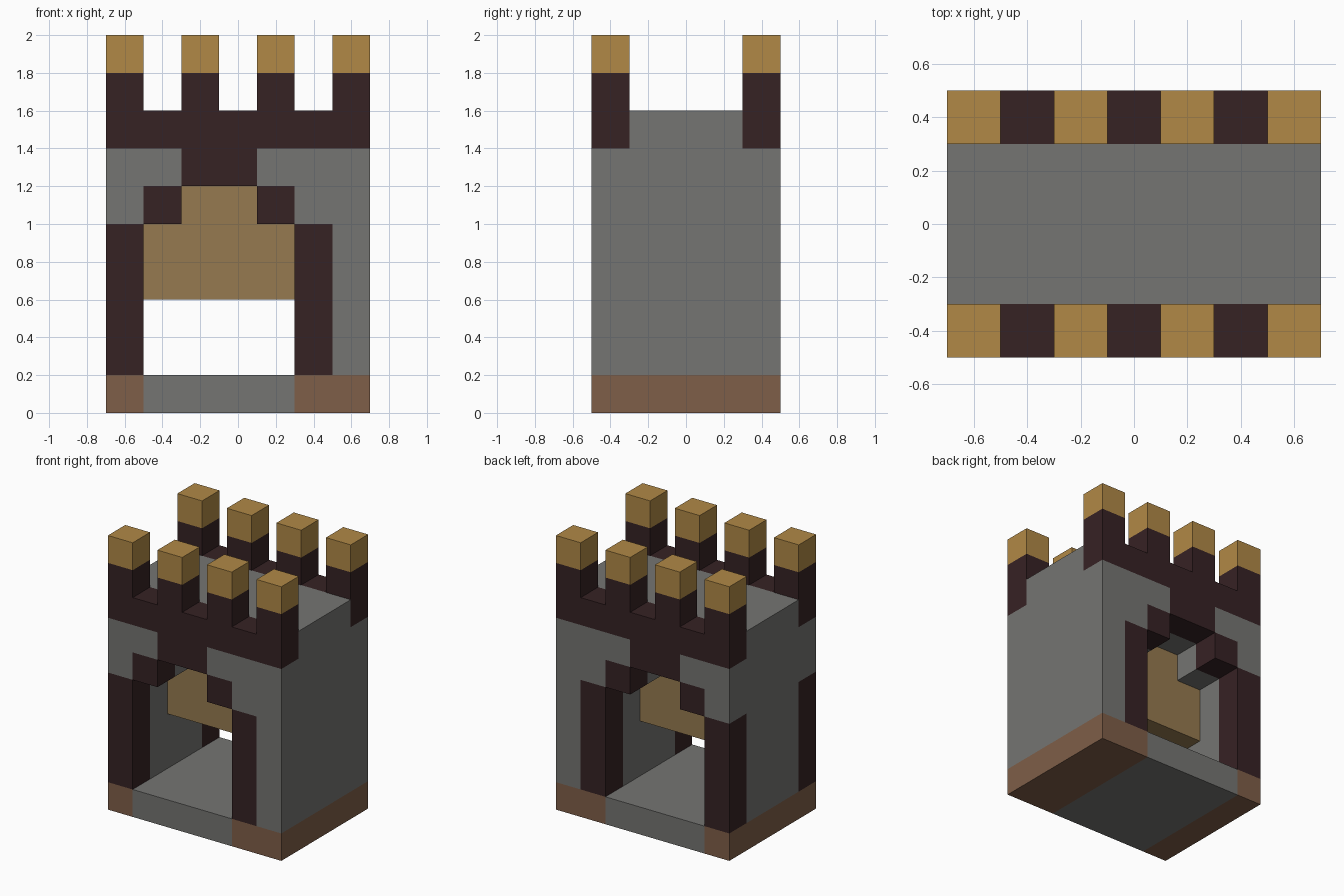
import bpy
import bmesh
from mathutils import Matrix, Vector

cube = bpy.data.objects.get("Cube")
if cube:
    bpy.data.objects.remove(cube, do_unlink=True)

U = 0.2                      # one block
WIDTH, DEPTH = 7, 5          # footprint in blocks


def material(name, rgb):
    """Flat material from 0-255 display values, converted to linear."""
    def linear(c):
        c /= 255
        return c / 12.92 if c < 0.04045 else ((c + 0.055) / 1.055) ** 2.4
    col = [linear(c) for c in rgb] + [1.0]
    mat = bpy.data.materials.new(name)
    mat.use_nodes = True
    mat.diffuse_color = col
    bsdf = next(n for n in mat.node_tree.nodes if n.type == "BSDF_PRINCIPLED")
    bsdf.inputs["Base Color"].default_value = col
    return mat


stone = material("grey stone", (117, 117, 114))
timber = material("dark timber", (54, 34, 36))
gold = material("gold cap", (177, 137, 70))
wood = material("gate wood", (150, 122, 80))
clay = material("brown clay", (127, 94, 72))


def place(x, y, z):
    """Block coordinates, counted from the front left bottom corner."""
    return Vector(((x - WIDTH / 2) * U, (y - DEPTH / 2) * U, z * U))


def finish(name, bm, mat, mirror=False):
    bmesh.ops.recalc_face_normals(bm, faces=bm.faces)
    mesh = bpy.data.meshes.new(name)
    bm.to_mesh(mesh)
    bm.free()
    mesh.materials.append(mat)
    obj = bpy.data.objects.new(name, mesh)
    bpy.context.collection.objects.link(obj)
    if mirror:
        mod = obj.modifiers.new("front and back", "MIRROR")
        mod.use_axis = (False, True, False)
        mod.use_clip = False
        mod.use_mirror_merge = False
    return obj


def boxes(name, mat, spans, y0, y1, mirror=False):
    """Boxes given as (x0, x1, z0, z1) spans, all sharing one depth range."""
    bm = bmesh.new()
    for x0, x1, z0, z1 in spans:
        lo, hi = place(x0, y0, z0), place(x1, y1, z1)
        size = hi - lo
        bmesh.ops.create_cube(bm, size=1, matrix=Matrix.Translation((lo + hi) / 2)
                              @ Matrix.Diagonal((*size, 1)))
    return finish(name, bm, mat, mirror)


def extrusion(name, mat, outline, y0, y1):
    """An x-z outline pushed along y."""
    bm = bmesh.new()
    face = bm.faces.new([bm.verts.new(place(x, y0, z)) for x, z in outline])
    out = bmesh.ops.extrude_face_region(bm, geom=[face])
    moved = [v for v in out["geom"] if isinstance(v, bmesh.types.BMVert)]
    bmesh.ops.translate(bm, verts=moved, vec=(0, (y1 - y0) * U, 0))
    return finish(name, bm, mat)


# Base: brown footings either side of the stone passage floor
boxes("footings", clay, [(0, 1, 0, 1), (5, 7, 0, 1)], 0, DEPTH)
boxes("passage_floor", stone, [(1, 5, 0, 1)], 0, DEPTH)

# Middle of the gatehouse, with the stepped tunnel running through
extrusion("stone_core", stone,
          [(0, 1), (1, 1), (1, 5), (2, 5), (2, 6), (4, 6), (4, 5), (5, 5),
           (5, 1), (7, 1), (7, 8), (0, 8)], 1, DEPTH - 1)

# Facades, one block deep, repeated on the back
boxes("facade_stone", stone,
      [(0, 1, 5, 7), (1, 2, 6, 7), (4, 5, 6, 7), (5, 6, 5, 7), (6, 7, 1, 7)],
      0, 1, mirror=True)
boxes("gate_posts", timber, [(0, 1, 1, 5), (5, 6, 1, 5)], 0, 1, mirror=True)
boxes("gate_arch", timber, [(1, 2, 5, 6), (4, 5, 5, 6), (2, 4, 6, 7)],
      0, 1, mirror=True)

# Battlements
boxes("parapet", timber, [(0, WIDTH, 7, 8)], 0, 1, mirror=True)
columns = range(0, WIDTH, 2)
boxes("merlons", timber, [(x, x + 1, 8, 9) for x in columns], 0, 1, mirror=True)
boxes("merlon_caps", gold, [(x, x + 1, 9, 10) for x in columns], 0, 1, mirror=True)

# Half raised gate hanging in the middle of the tunnel
extrusion("raised_gate", wood,
          [(1, 3), (5, 3), (5, 5), (4, 5), (4, 6), (2, 6), (2, 5), (1, 5)], 2, 3)
